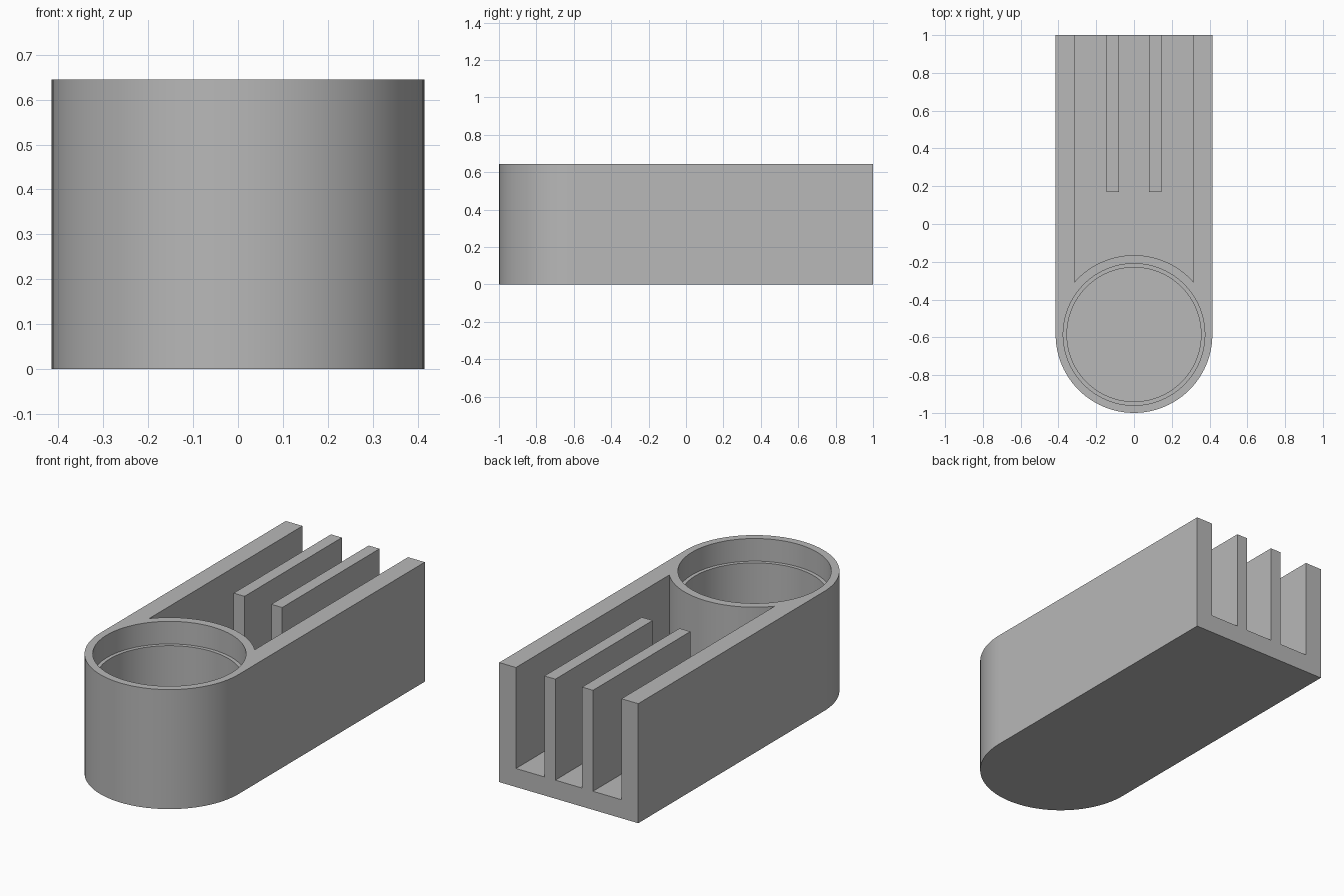
import bpy, bmesh
from math import sin, cos, pi, asin, radians

if "Cube" in bpy.data.objects:
    bpy.data.objects.remove(bpy.data.objects["Cube"], do_unlink=True)

HEIGHT, FLOOR, LEDGE = 0.645, 0.10, 0.523
RADIUS, CUP_Y, BACK = 0.415, -0.585, 1.0
BORE, LEDGE_BORE, CUP_WALL = 0.375, 0.355, 0.42
CHANNEL, FIN_IN, FIN_OUT, FIN_FRONT = 0.315, 0.08, 0.145, 0.17
OVER = 0.1  # cutters run past the body by this much

grey = bpy.data.materials.new("grey")
grey.use_nodes = True
colour = (0.48, 0.48, 0.48, 1)
grey.diffuse_color = colour
grey.node_tree.nodes["Principled BSDF"].inputs["Base Color"].default_value = colour


def arc(radius, start, end, steps):
    """Points on an arc around the cup axis."""
    angles = [start + (end - start) * i / steps for i in range(steps + 1)]
    return [(radius * cos(a), CUP_Y + radius * sin(a)) for a in angles]


def prism(name, outline, bottom, top):
    """Extrude a flat outline upwards into a solid."""
    bm = bmesh.new()
    base = bm.faces.new([bm.verts.new((x, y, bottom)) for x, y in outline])
    sides = bmesh.ops.extrude_face_region(bm, geom=[base])["geom"]
    verts = [v for v in sides if isinstance(v, bmesh.types.BMVert)]
    bmesh.ops.translate(bm, verts=verts, vec=(0, 0, top - bottom))
    bmesh.ops.recalc_face_normals(bm, faces=bm.faces)
    mesh = bpy.data.meshes.new(name)
    bm.to_mesh(mesh)
    bm.free()
    mesh.materials.append(grey)
    obj = bpy.data.objects.new(name, mesh)
    bpy.context.collection.objects.link(obj)
    return obj


# Body: straight block with a rounded front
body = prism("holder_body",
             arc(RADIUS, pi, 2 * pi, 48) + [(RADIUS, BACK), (-RADIUS, BACK)],
             0, HEIGHT)

# Round cup with a shallow ledge below the rim
full_bore = arc(BORE, 0, 2 * pi, 96)[:-1]
lower_bore = arc(LEDGE_BORE, 0, 2 * pi, 96)[:-1]
cutters = [prism("rim_cutter", full_bore, LEDGE, HEIGHT + OVER),
           prism("cup_cutter", lower_bore, FLOOR, HEIGHT)]

# Open channel behind the cup, comb-shaped so two fins stay standing
end = BACK + OVER
half_angle = asin(CHANNEL / CUP_WALL)
comb = arc(CUP_WALL, pi / 2 + half_angle, pi / 2 - half_angle, 28)
comb += [(CHANNEL, end)]
for a, b in ((FIN_OUT, FIN_IN), (-FIN_IN, -FIN_OUT)):
    comb += [(a, end), (a, FIN_FRONT), (b, FIN_FRONT), (b, end)]
comb += [(-CHANNEL, end)]
cutters.append(prism("channel_cutter", comb, FLOOR, HEIGHT + OVER))

# Cut the cup and channel out of the body
bpy.ops.object.select_all(action="DESELECT")
bpy.context.view_layer.objects.active = body
body.select_set(True)
for cutter in cutters:
    cut = body.modifiers.new(cutter.name, "BOOLEAN")
    cut.operation = "DIFFERENCE"
    cut.solver = "EXACT"
    cut.object = cutter
    bpy.ops.object.modifier_apply(modifier=cut.name)
    bpy.data.objects.remove(cutter, do_unlink=True)

bpy.ops.object.shade_smooth_by_angle(angle=radians(30))
